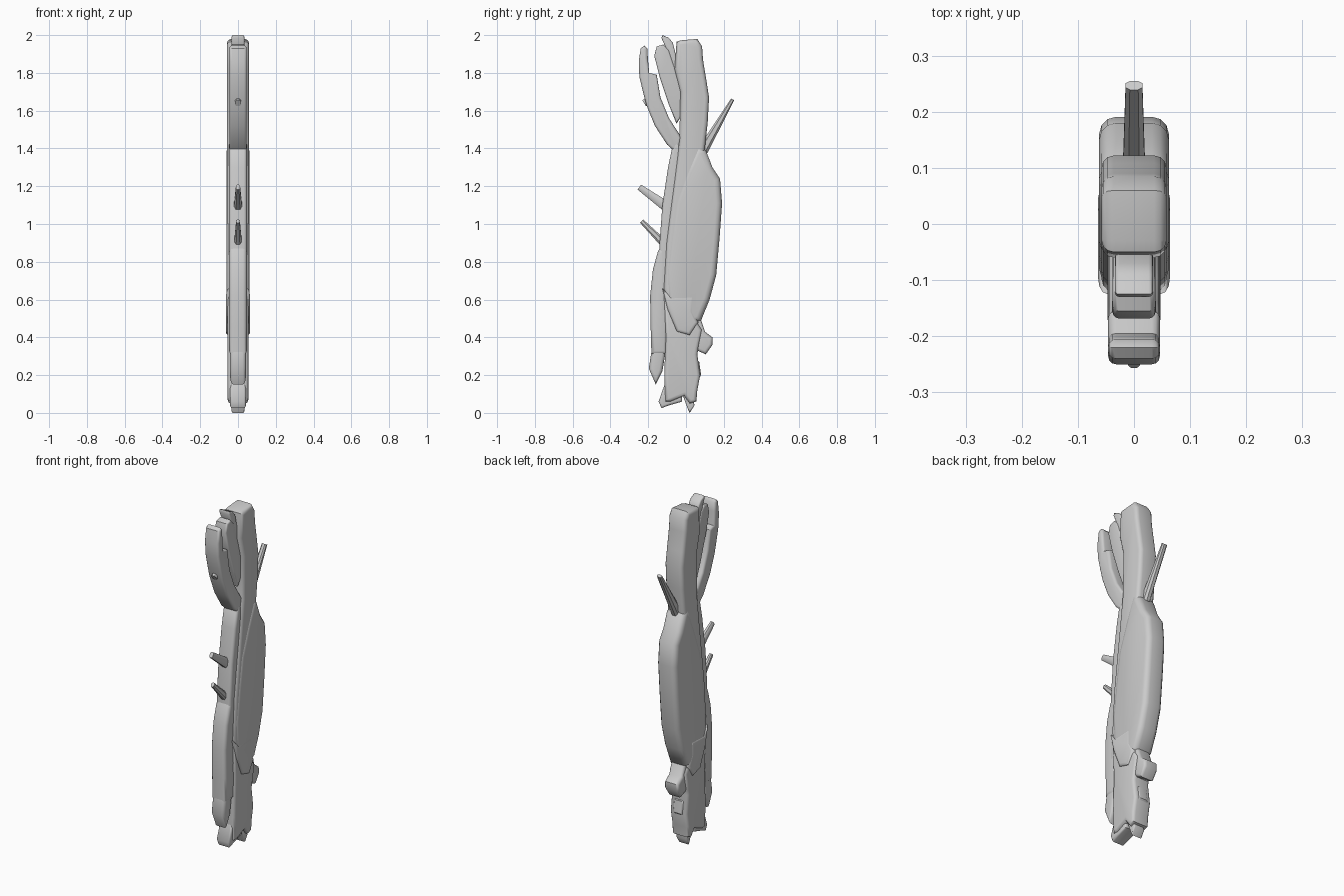
import bpy, bmesh, math
from mathutils import Vector


def finish(name, bm):
    bmesh.ops.recalc_face_normals(bm, faces=bm.faces)
    mesh = bpy.data.meshes.new(name)
    bm.to_mesh(mesh)
    bm.free()
    ob = bpy.data.objects.new(name, mesh)
    bpy.context.collection.objects.link(ob)
    bpy.ops.object.select_all(action='DESELECT')
    ob.select_set(True)
    bpy.context.view_layer.objects.active = ob
    bpy.ops.object.shade_smooth_by_angle(angle=math.radians(42))
    return ob


def slab(name, outline, w, bevel):
    """Side outline (y, z) extruded to x = -w..w with rounded rims."""
    bm = bmesh.new()
    left = [bm.verts.new((-w, y, z)) for y, z in outline]
    right = [bm.verts.new((w, y, z)) for y, z in outline]
    n = len(outline)
    caps = [bm.faces.new(left), bm.faces.new(right[::-1])]
    for i in range(n):
        j = (i + 1) % n
        bm.faces.new((left[i], right[i], right[j], left[j]))
    bmesh.ops.recalc_face_normals(bm, faces=bm.faces)
    rims = list({e for f in caps for e in f.edges})
    bmesh.ops.bevel(bm, geom=rims, offset=bevel, segments=3, profile=0.5,
                    affect='EDGES', clamp_overlap=True)
    return finish(name, bm)


def twig(name, start, end, base, tip):
    """Tapered box from start to end (y, z); base and tip are (half x, half thickness)."""
    a, b = Vector((0, *start)), Vector((0, *end))
    d = (b - a).normalized()
    side = Vector((0, -d.z, d.y))
    bm = bmesh.new()
    rings = []
    for p, (hx, ht) in ((a, base), (b, tip)):
        rings.append([bm.verts.new(p + Vector((sx * hx, 0, 0)) + side * st * ht)
                      for sx, st in ((1, .5), (.5, 1), (-.5, 1), (-1, .5),
                                     (-1, -.5), (-.5, -1), (.5, -1), (1, -.5))])
    for i in range(8):
        j = (i + 1) % 8
        bm.faces.new((rings[0][i], rings[0][j], rings[1][j], rings[1][i]))
    bm.faces.new(rings[0][::-1])
    bm.faces.new(rings[1])
    return finish(name, bm)


# Tall main trunk
slab("trunk", [(-.05, 1.965), (-.03, 1.972), (.06, 1.98), (.085, 1.94), (.09, 1.87),
               (.108, 1.76), (.122, 1.67), (.115, 1.54), (.10, 1.40), (.085, 1.24),
               (.07, .9), (.04, .55), (-.08, .50), (-.12, .66), (-.105, .9),
               (-.085, 1.06), (-.06, 1.25), (-.035, 1.45), (-.03, 1.7), (-.06, 1.82)],
     .058, .022)

# Swollen rear body
slab("rear_body", [(.06, 1.42), (.105, 1.39), (.14, 1.30), (.18, 1.24), (.191, 1.11),
                   (.178, .93), (.16, .73), (.125, .60), (.08, .49), (.0, .45),
                   (-.10, .55), (-.11, .75), (-.085, .95), (-.06, 1.12), (.0, 1.28)],
     .062, .03)

# Collar where body meets the base
slab("collar", [(-.125, .66), (-.08, .615), (.04, .62), (.037, .54), (.065, .48),
                (.02, .41), (-.05, .43), (-.10, .55)], .064, .02)

# Splintered base
slab("base_log", [(-.12, .62), (.04, .60), (.06, .48), (.085, .44), (.065, .34),
                  (.06, .31), (.075, .2), (.06, .12), (.055, .06), (.02, .05),
                  (-.01, .09), (-.08, .06), (-.11, .06), (-.115, .20), (-.108, .40)],
     .055, .018)
slab("rear_knot", [(.02, .56), (.08, .49), (.10, .43), (.14, .40), (.14, .36),
                   (.105, .31), (.06, .33), (.02, .40)], .045, .016)
slab("foot_splinter", [(-.02, .10), (.03, .12), (.045, .04), (.02, 0), (.01, .02)], .035, .008)
slab("front_foot", [(-.11, .16), (-.145, .06), (-.13, .025), (-.09, .04), (-.02, .06),
                    (-.02, .18)], .042, .012)
slab("rear_splinter", [(.03, .30), (.07, .27), (.08, .2), (.05, .16), (.03, .2)], .03, .008)

# Bark strips down the front
slab("upper_strip", [(-.04, 1.45), (-.07, 1.42), (-.095, 1.30), (-.125, 1.1), (-.14, .9),
                     (-.145, .5), (-.08, .5), (-.06, 1.0), (-.02, 1.3)], .047, .016)
slab("lower_strip", [(-.125, .90), (-.15, .85), (-.175, .76), (-.19, .62), (-.187, .45),
                     (-.183, .31), (-.10, .31), (-.09, .6), (-.10, .82)], .047, .02)
slab("strip_tip", [(-.17, .42), (-.182, .33), (-.197, .235), (-.16, .15), (-.125, .22),
                   (-.105, .34), (-.10, .42)], .042, .018)

# Forked branches near the top
slab("front_branch", [(-.22, 1.945), (-.24, 1.93), (-.25, 1.86), (-.247, 1.78),
                      (-.228, 1.70), (-.21, 1.63), (-.165, 1.52), (-.10, 1.42),
                      (-.045, 1.37), (-.025, 1.46), (-.09, 1.56), (-.135, 1.67),
                      (-.155, 1.79), (-.195, 1.80), (-.202, 1.88), (-.205, 1.93)],
     .046, .014)
slab("middle_branch", [(-.155, 1.94), (-.168, 1.89), (-.14, 1.78), (-.09, 1.63),
                       (-.05, 1.53), (-.02, 1.58), (-.025, 1.72), (-.06, 1.83),
                       (-.09, 1.92), (-.12, 1.95)], .038, .01)
slab("inner_branch", [(-.125, 2.0), (-.13, 1.985), (-.11, 1.94), (-.08, 1.8), (-.03, 1.7),
                      (-.02, 1.8), (-.05, 1.88), (-.07, 1.96), (-.09, 1.985)],
     .034, .008)

# Thin twigs
twig("rear_twig", (.09, 1.39), (.247, 1.66), (.02, .028), (.015, .009))
twig("upper_front_twig", (-.10, 1.09), (-.247, 1.195), (.022, .028), (.011, .016))
twig("lower_front_twig", (-.10, .88), (-.235, 1.015), (.022, .022), (.010, .012))
twig("branch_stub", (-.19, 1.66), (-.222, 1.64), (.016, .018), (.016, .018))
